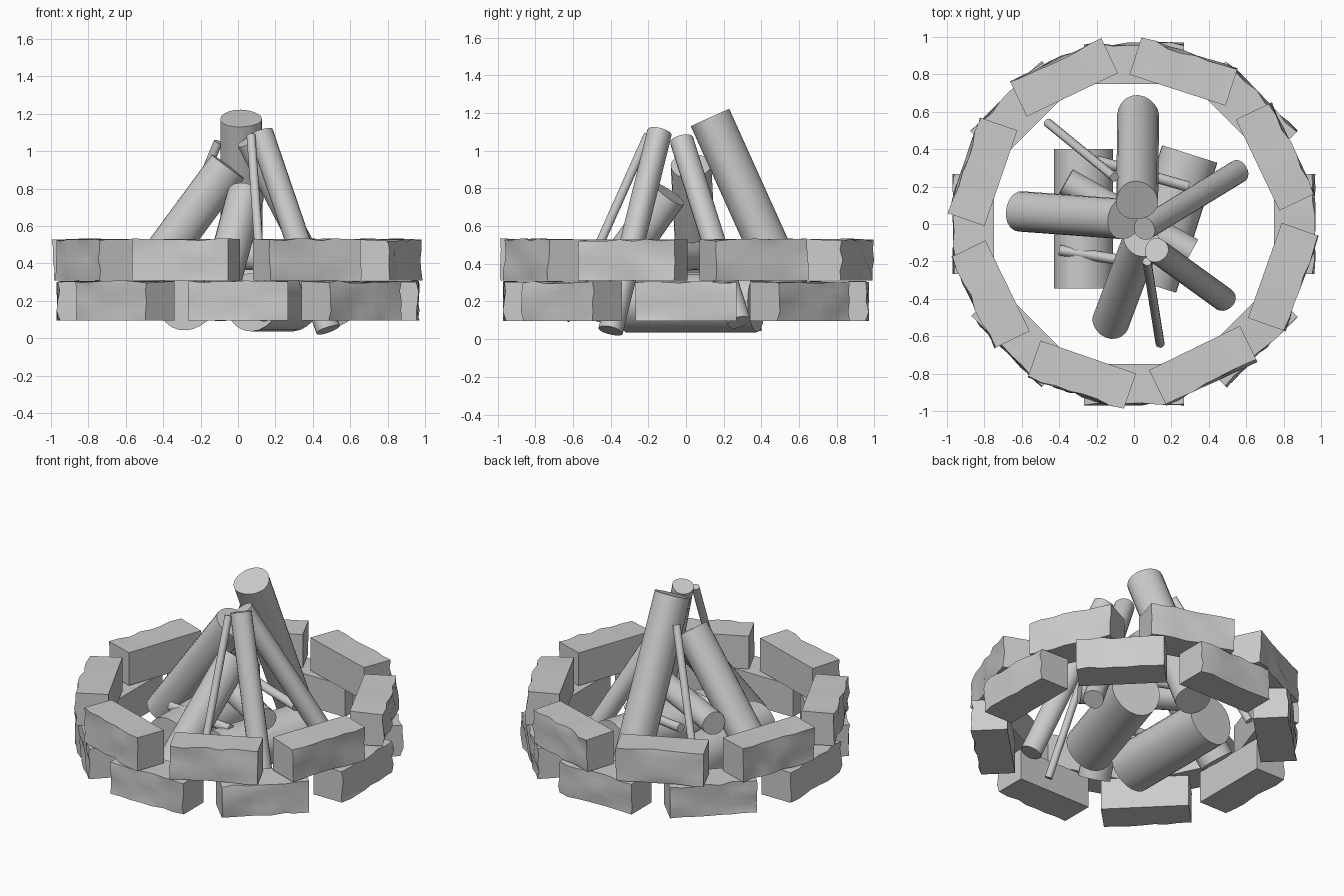
import bpy, bmesh, math, random
from mathutils import Vector, Matrix

if "Cube" in bpy.data.objects:
    bpy.data.objects.remove(bpy.data.objects["Cube"])

random.seed(4)


def finish(bm, name, angle):
    bmesh.ops.recalc_face_normals(bm, faces=bm.faces)
    me = bpy.data.meshes.new(name)
    bm.to_mesh(me)
    bm.free()
    ob = bpy.data.objects.new(name, me)
    bpy.context.collection.objects.link(ob)
    bpy.ops.object.select_all(action='DESELECT')
    bpy.context.view_layer.objects.active = ob
    ob.select_set(True)
    bpy.ops.object.shade_smooth_by_angle(angle=math.radians(angle))
    return ob


def stone(name, deg, radius, z, length, depth, height):
    # block with a gently chiselled outer face and top edge
    bm = bmesh.new()
    bmesh.ops.create_cube(bm, size=1)
    long_edges = [e for e in bm.edges
                  if abs(e.verts[0].co.y - e.verts[1].co.y) > 0.5]
    bmesh.ops.subdivide_edges(bm, edges=long_edges, cuts=6, use_grid_fill=True)
    up_edges = [e for e in bm.edges
                if abs(e.verts[0].co.z - e.verts[1].co.z) > 0.5]
    bmesh.ops.subdivide_edges(bm, edges=up_edges, cuts=3, use_grid_fill=True)
    for v in bm.verts:
        outer, top = v.co.x > 0.4, v.co.z > 0.4
        v.co = Vector((v.co.x * depth, v.co.y * length, v.co.z * height))
        if outer:
            v.co.x += random.uniform(-0.012, 0.01)
            if top:
                v.co.z += random.uniform(-0.01, 0.004)
    a = math.radians(deg)
    bm.transform(Matrix.Translation((radius * math.cos(a), radius * math.sin(a), z))
                 @ Matrix.Rotation(a, 4, 'Z'))
    finish(bm, name, 35)


def log(name, p, q, r, sides=20):
    # cylinder running from p to q with a slightly uneven outline
    p, q = Vector(p), Vector(q)
    d = q - p
    bm = bmesh.new()
    bmesh.ops.create_cone(bm, cap_ends=True, segments=sides,
                          radius1=r, radius2=r, depth=d.length)
    phase = random.uniform(0, 6.28)
    for v in bm.verts:
        t = math.atan2(v.co.y, v.co.x)
        k = 1 + 0.03 * math.sin(3 * t + phase)
        v.co.x *= k
        v.co.y *= k
    bm.transform(Matrix.Translation((p + q) / 2)
                 @ d.to_track_quat('Z', 'Y').to_matrix().to_4x4())
    finish(bm, name, 40)


# two staggered courses of eight stones
for i in range(8):
    stone(f"lower_stone_{i}", 45 * i, 0.855, 0.2, 0.535, 0.215, 0.21)
upper = [(25.5, 0.835), (340.5, 0.845), (296, 0.84), (251, 0.855),
         (206, 0.855), (161, 0.855), (115.5, 0.868), (72, 0.855)]
for i, (deg, rad) in enumerate(upper):
    stone(f"upper_stone_{i}", deg, rad, 0.42, 0.54, 0.205, 0.22)

# logs leaning together
log("leaning_log_back", (0.02, 0.585, 0.155), (0.015, 0.125, 1.175), 0.112)
log("leaning_log_left", (-0.60, 0.065, 0.18), (-0.055, 0.025, 0.92), 0.108)
log("leaning_log_front", (-0.125, -0.53, 0.15), (0.04, -0.09, 0.77), 0.1)
log("leaning_log_front_right", (0.48, -0.40, 0.045), (0.12, -0.14, 1.1), 0.066)
log("leaning_log_back_right", (0.555, 0.28, 0.09), (0.055, -0.025, 1.055), 0.063)

# thin kindling
log("leaning_stick_front", (0.14, -0.64, 0.1), (0.07, -0.2, 1.085), 0.024, 12)
log("leaning_stick_back", (-0.46, 0.54, 0.2), (-0.105, 0.25, 1.05), 0.024, 12)
log("flat_stick_front", (-0.4, -0.14, 0.33), (0.1, -0.22, 0.34), 0.028, 12)
log("flat_stick_back", (-0.2, 0.34, 0.42), (0.29, 0.2, 0.38), 0.028, 12)

# logs lying at the base
log("base_log_left", (-0.275, -0.345, 0.2), (-0.275, 0.4, 0.2), 0.157, 24)
log("base_log_right", (0.075, -0.32, 0.195), (0.295, 0.375, 0.195), 0.155, 24)
log("crossing_log", (-0.365, 0.225, 0.45), (0.305, -0.15, 0.43), 0.075)
